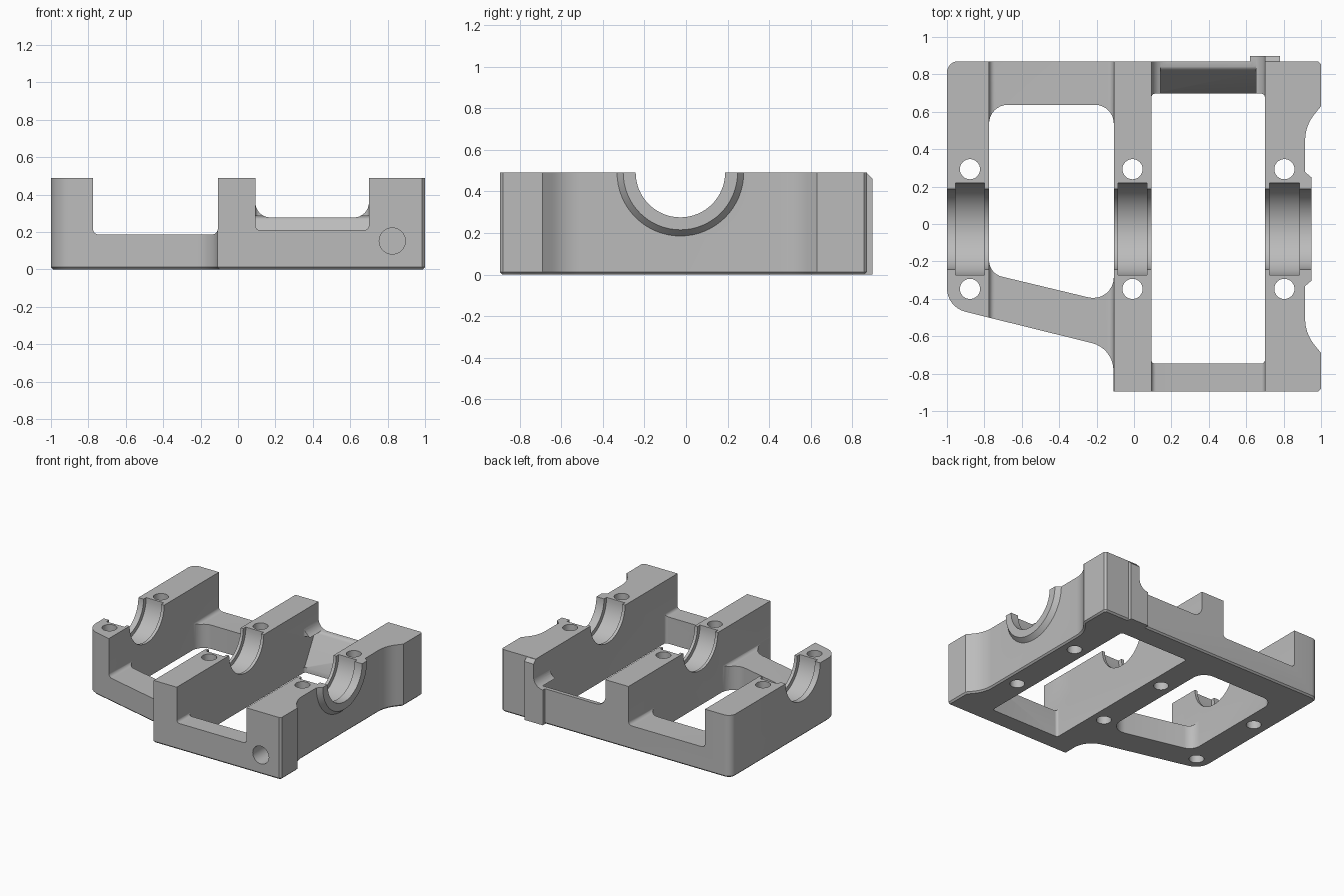
import bpy, bmesh, math
from mathutils import Vector, Matrix

if "Cube" in bpy.data.objects:
    bpy.data.objects.remove(bpy.data.objects["Cube"], do_unlink=True)

TOP = 0.49
BORE_Y = -0.027

metal = bpy.data.materials.new("cast grey metal")
metal.use_nodes = True
GREY = (0.5, 0.5, 0.5, 1)
metal.diffuse_color = GREY
metal.node_tree.nodes["Principled BSDF"].inputs["Base Color"].default_value = GREY


def rounded(corners, steps=8):
    """Outline with a tangent arc at every (x, y, radius) corner."""
    pts = []
    for i, (x, y, r) in enumerate(corners):
        p = Vector((x, y))
        if r == 0:
            pts.append(p)
            continue
        a = (Vector(corners[i - 1][:2]) - p).normalized()
        b = (Vector(corners[(i + 1) % len(corners)][:2]) - p).normalized()
        half = a.angle(b) / 2
        centre = p + (a + b).normalized() * r / math.sin(half)
        start = p + a * r / math.tan(half) - centre
        end = p + b * r / math.tan(half) - centre
        sweep = math.atan2(start.x * end.y - start.y * end.x, start.dot(end))
        for k in range(steps + 1):
            pts.append(centre + Matrix.Rotation(sweep * k / steps, 2) @ start)
    return pts


def prism(name, corners, low, high, axis="z", chamfer=0):
    """Extrude an outline along an axis; outline is xy, xz or yz."""
    place = {"z": lambda u, v, w: (u, v, w),
             "y": lambda u, v, w: (u, w, v),
             "x": lambda u, v, w: (w, u, v)}[axis]
    bm = bmesh.new()
    pts = rounded(corners)
    base = bm.faces.new([bm.verts.new(place(p.x, p.y, low)) for p in pts])
    rim = list(base.edges)
    cap = bmesh.ops.extrude_face_region(bm, geom=[base], use_keep_orig=True)
    shift = Vector(place(0, 0, high - low))
    bmesh.ops.translate(bm, vec=shift,
                        verts=[g for g in cap["geom"] if isinstance(g, bmesh.types.BMVert)])
    bmesh.ops.recalc_face_normals(bm, faces=bm.faces)
    if chamfer:
        bmesh.ops.bevel(bm, geom=[e for e in rim if e.is_valid], offset=chamfer,
                        segments=1, affect="EDGES")
    return finish(name, bm)


def rod(name, centre, r1, r2, length, axis="z", sides=64):
    """Cylinder or cone; r1 is at the low end of the axis."""
    turn = {"z": Matrix(), "x": Matrix.Rotation(math.pi / 2, 4, "Y"),
            "y": Matrix.Rotation(-math.pi / 2, 4, "X")}[axis]
    bm = bmesh.new()
    bmesh.ops.create_cone(bm, cap_ends=True, segments=sides, radius1=r1, radius2=r2,
                          depth=length, matrix=Matrix.Translation(centre) @ turn)
    return finish(name, bm)


def finish(name, bm):
    mesh = bpy.data.meshes.new(name)
    bm.to_mesh(mesh)
    bm.free()
    mesh.materials.append(metal)
    ob = bpy.data.objects.new(name, mesh)
    bpy.context.collection.objects.link(ob)
    return ob


def combine(tool, operation="DIFFERENCE"):
    """Boolean the tool into the block and discard it."""
    mod = block.modifiers.new("join", "BOOLEAN")
    mod.operation, mod.solver, mod.object = operation, "EXACT", tool
    bpy.context.view_layer.objects.active = block
    bpy.ops.object.modifier_apply(modifier=mod.name)
    bpy.data.objects.remove(tool, do_unlink=True)


def box(x0, x1, y0, y1, r=0):
    return [(x0, y0, r), (x1, y0, r), (x1, y1, r), (x0, y1, r)]


# Whole plan outline, with the scooped right side and slanted front left
block = prism("bearing_block", [
    (-0.11, -0.895, 0), (0.985, -0.895, 0), (1, -0.88, 0), (1, -0.69, 0),
    (0.915, -0.585, 0.22), (0.915, 0.525, 0.22), (1, 0.63, 0),
    (1, 0.855, 0), (0.985, 0.87, 0), (-1, 0.87, 0.06),
    (-1, -0.445, 0.13), (-0.11, -0.665, 0.15)], 0, TOP, chamfer=0.012)

# Locating pad on the back, chamfered at its top
combine(prism("back_pad", [(0.84, 0, 0), (0.897, 0, 0), (0.897, 0.46, 0),
                           (0.867, TOP, 0), (0.84, TOP, 0)], 0.62, 0.78, "x"), "UNION")

# Tapered boss around the right bearing, trimmed level with the top
combine(rod("bearing_boss", (0.9, BORE_Y, TOP), 0.36, 0.275, 0.1, "x"), "UNION")
combine(prism("top_trim", box(-2, 2, -2, 2), TOP, 1))

# Low bridges between the three walls
combine(prism("left_notch", box(-0.775, -0.108, 0.187, 0.8, 0.03), -1, 1, "y"))
combine(prism("right_front_notch", box(0.093, 0.7, 0.21, 0.8, 0.025), -1, -0.6, "y"))
combine(prism("right_back_notch", box(0.093, 0.7, 0.278, 0.9, 0.08), 0.6, 1, "y"))

# Window openings down through the base
combine(prism("left_window", [
    (-0.775, -0.265, 0.09), (-0.108, -0.425, 0.11),
    (-0.108, 0.637, 0.1), (-0.775, 0.637, 0.1)], -0.1, 1))
combine(prism("right_window", box(0.093, 0.7, -0.747, 0.697, 0.02), -0.1, 1))

# Sloping inner face of the right back bridge
combine(prism("bridge_slope", [(0.6, 0.04, 0), (0.697, 0.04, 0), (0.83, 0.278, 0.04),
                               (0.87, 0.285, 0), (0.6, 0.285, 0)], 0.093, 0.7, "x"))

# Bearing bores, shell grooves and bolt holes
combine(rod("bore", (0, BORE_Y, TOP), 0.215, 0.215, 3, "x"))
for x, groove in ((-0.877, 0.155), (-0.008, 0.155), (0.804, 0.16)):
    combine(rod("groove", (x, BORE_Y, TOP), 0.247, 0.247, groove, "x"))
    for side in (-1, 1):
        combine(rod("bolt_hole", (x, BORE_Y + side * 0.32, 0.25), 0.054, 0.054, 1, sides=32))

# Blind pin hole in the front
combine(rod("pin_hole", (0.825, -0.9, 0.152), 0.07, 0.07, 0.5, "y", 32))

bpy.ops.object.select_all(action="DESELECT")
block.select_set(True)
bpy.context.view_layer.objects.active = block
bpy.ops.object.shade_smooth_by_angle(angle=math.radians(30))
